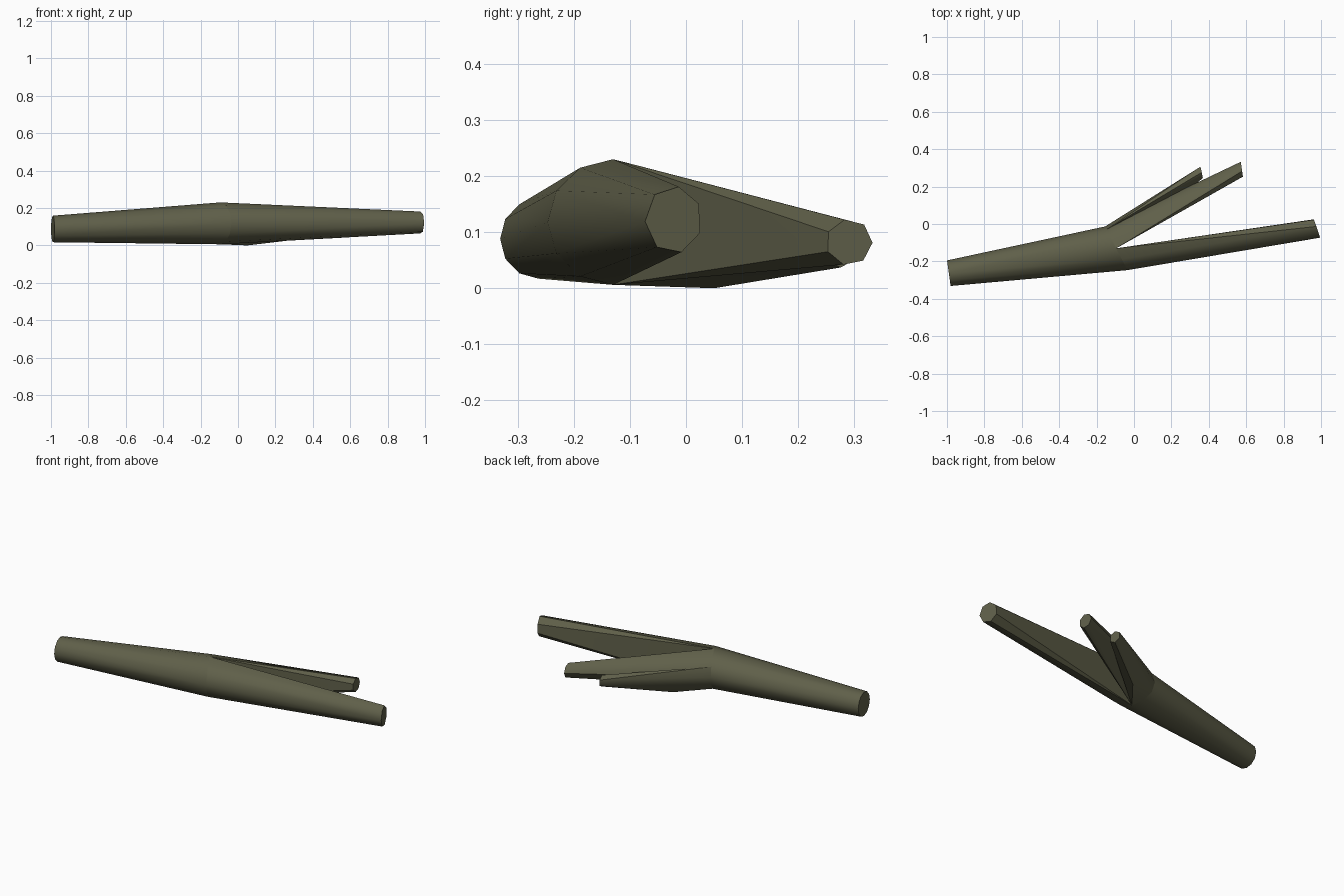
import bpy, bmesh, math
from mathutils import Vector

if "Cube" in bpy.data.objects:
    bpy.data.objects.remove(bpy.data.objects["Cube"], do_unlink=True)

# Bark colour
bark = bpy.data.materials.new("olive_bark")
bark.use_nodes = True
bark.diffuse_color = (0.115, 0.115, 0.067, 1)
bsdf = next(n for n in bark.node_tree.nodes if n.type == 'BSDF_PRINCIPLED')
bsdf.inputs["Base Color"].default_value = bark.diffuse_color
bsdf.inputs["Roughness"].default_value = 0.9


def ring(centre, width, height, turn, sides, phase=0):
    """Upright ring of points whose normal is turned from +x towards +y."""
    a = math.radians(turn)
    across = Vector((math.sin(a), -math.cos(a), 0))
    points = []
    for i in range(sides):
        t = math.radians(phase) + math.tau * i / sides
        points.append(Vector(centre) + across * width * math.cos(t)
                      + Vector((0, 0, height * math.sin(t))))
    return points


def limb(name, points):
    """Tapered solid wrapped around its end rings."""
    bm = bmesh.new()
    for p in points:
        bm.verts.new(p)
    result = bmesh.ops.convex_hull(bm, input=bm.verts)
    spare = [v for v in result["geom_interior"] if isinstance(v, bmesh.types.BMVert)]
    bmesh.ops.delete(bm, geom=spare, context='VERTS')
    bmesh.ops.dissolve_limit(bm, angle_limit=0.02, verts=bm.verts, edges=bm.edges)
    bmesh.ops.recalc_face_normals(bm, faces=bm.faces)
    mesh = bpy.data.meshes.new(name)
    bm.to_mesh(mesh)
    bm.free()
    mesh.materials.append(bark)
    obj = bpy.data.objects.new(name, mesh)
    bpy.context.collection.objects.link(obj)
    bpy.ops.object.select_all(action='DESELECT')
    obj.select_set(True)
    bpy.context.view_layer.objects.active = obj
    bpy.ops.object.shade_smooth_by_angle(angle=math.radians(35))


# Shared fork ring: index 0 front, 3 top, 6 back, 9 bottom
fork = ring((-0.095, -0.13, 0.118), 0.131, 0.112, 27, 12)

# Trunk up to the fork
limb("trunk", ring((-0.99, -0.263, 0.088), 0.069, 0.071, 8, 12) + fork)

# Long branch from the front half of the fork
limb("long_branch", fork[:4] + fork[9:]
     + ring((0.978, -0.022, 0.122), 0.054, 0.06, 19, 7, 100))

# Side branch from the top and back of the fork
limb("side_branch", fork[3:7] + [fork[9]]
     + ring((0.577, 0.291, 0.082), 0.042, 0.041, 8, 7, 130))

# Short twig from the lower back of the fork, sagging below
limb("short_twig", fork[5:10] + [Vector((0.05, 0.05, 0))]
     + ring((0.362, 0.276, 0.071), 0.036, 0.034, 12, 6, 150))
